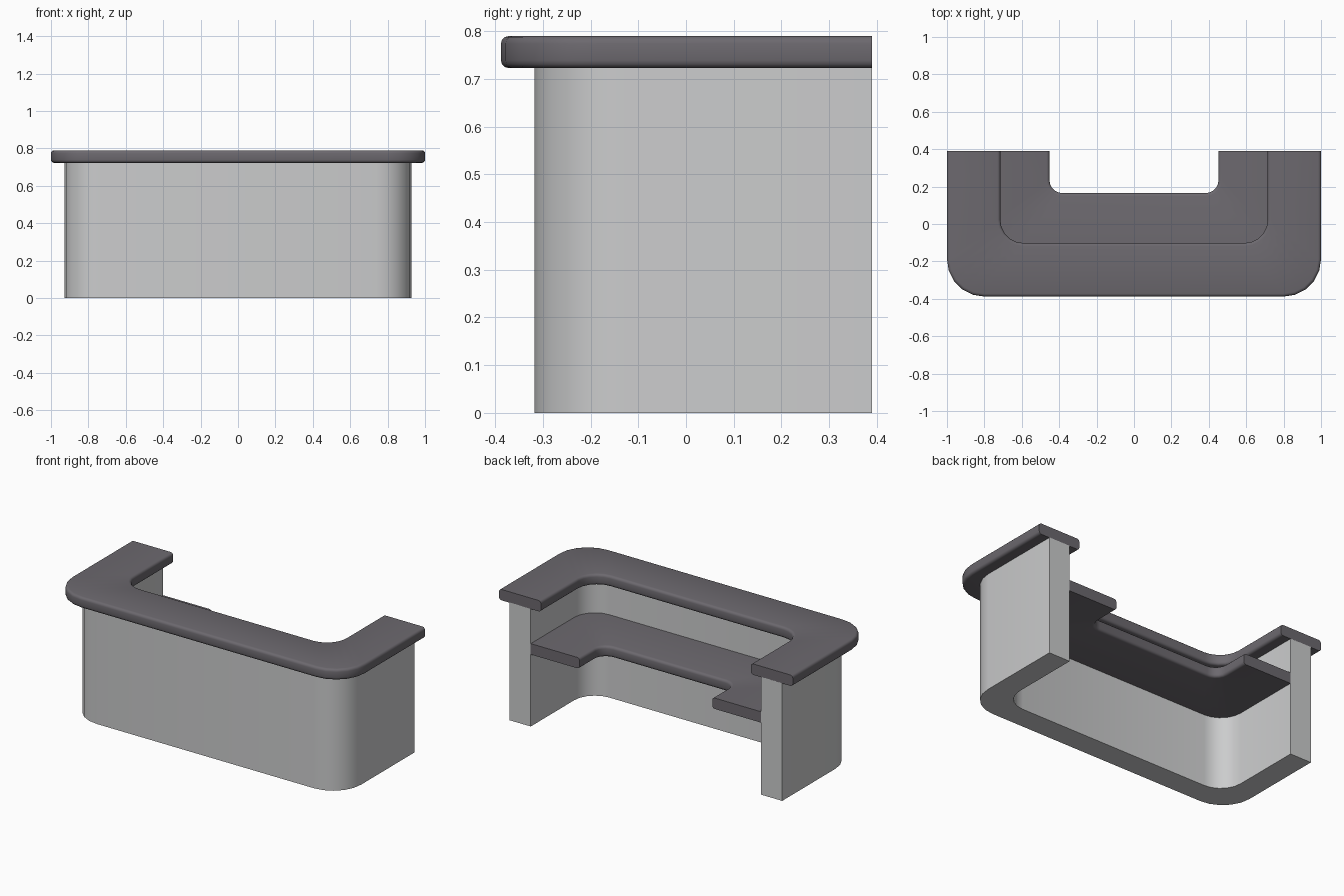
import bpy, bmesh, math

if "Cube" in bpy.data.objects:
    bpy.data.objects.remove(bpy.data.objects["Cube"])

BACK = 0.39   # all parts end flush at the back
SEGS = 5      # segments per rounded corner


def material(name, color):
    m = bpy.data.materials.new(name)
    m.diffuse_color = (*color, 1)
    m.use_nodes = True
    m.node_tree.nodes["Principled BSDF"].inputs["Base Color"].default_value = m.diffuse_color
    return m


light = material("light_grey", (0.60, 0.605, 0.61))
dark = material("dark_grey", (0.15, 0.14, 0.157))


def u_path(hw, front, r, z):
    """U-shaped line open to the back, with two rounded front corners."""
    left = [(-hw, BACK)]
    for i in range(SEGS + 1):
        a = math.pi / 2 * i / SEGS
        left.append((-hw + r - r * math.cos(a), front + r - r * math.sin(a)))
    pts = left + [(-x, y) for x, y in reversed(left)]
    return [(x, y, z) for x, y in pts]


def u_solid(name, lines, mat):
    """Join U lines, given in order around the cross-section, and cap both ends."""
    bm = bmesh.new()
    rings = [[bm.verts.new(p) for p in u_path(*l)] for l in lines]
    n = len(rings[0])
    for a, b in zip(rings, rings[1:] + rings[:1]):
        for i in range(n - 1):
            bm.faces.new((a[i], a[i + 1], b[i + 1], b[i]))
    bm.faces.new([r[0] for r in rings])
    bm.faces.new([r[-1] for r in reversed(rings)])
    bmesh.ops.recalc_face_normals(bm, faces=bm.faces)
    me = bpy.data.meshes.new(name)
    bm.to_mesh(me)
    bm.free()
    me.materials.append(mat)
    me.polygons.foreach_set("use_smooth", [True] * len(me.polygons))
    me.set_sharp_from_angle(angle=math.radians(40))
    ob = bpy.data.objects.new(name, me)
    bpy.context.collection.objects.link(ob)
    return ob


def edge(hw, front, r, z0, z1, side, bevel=0.016):
    """Rounded slab edge from z0 up to z1; side is +1 outside, -1 inside."""
    out = []
    for zc, start in ((z0 + bevel, -90), (z1 - bevel, 0)):
        for i in range(4):
            a = math.radians(start + 30 * i)
            d = side * bevel * (math.cos(a) - 1)
            out.append((hw + d, front - d, r + d, zc + bevel * math.sin(a)))
    return out


# Curved counter wall
u_solid("counter_wall", [(0.928, -0.318, 0.19, 0), (0.928, -0.318, 0.19, 0.725),
                         (0.784, -0.174, 0.14, 0.725), (0.784, -0.174, 0.14, 0)], light)

# Counter top, rounded along its outer and inner edges
u_solid("counter_top", edge(1.0, -0.388, 0.20, 0.723, 0.79, 1)
        + edge(0.715, -0.102, 0.125, 0.723, 0.79, -1)[::-1], dark)

# Lower desk shelf inside the wall, rounded along its inner edge
u_solid("desk_shelf", [(0.784, -0.174, 0.14, 0.443), (0.784, -0.174, 0.14, 0.51)]
        + edge(0.452, 0.165, 0.07, 0.443, 0.51, -1)[::-1], dark)
